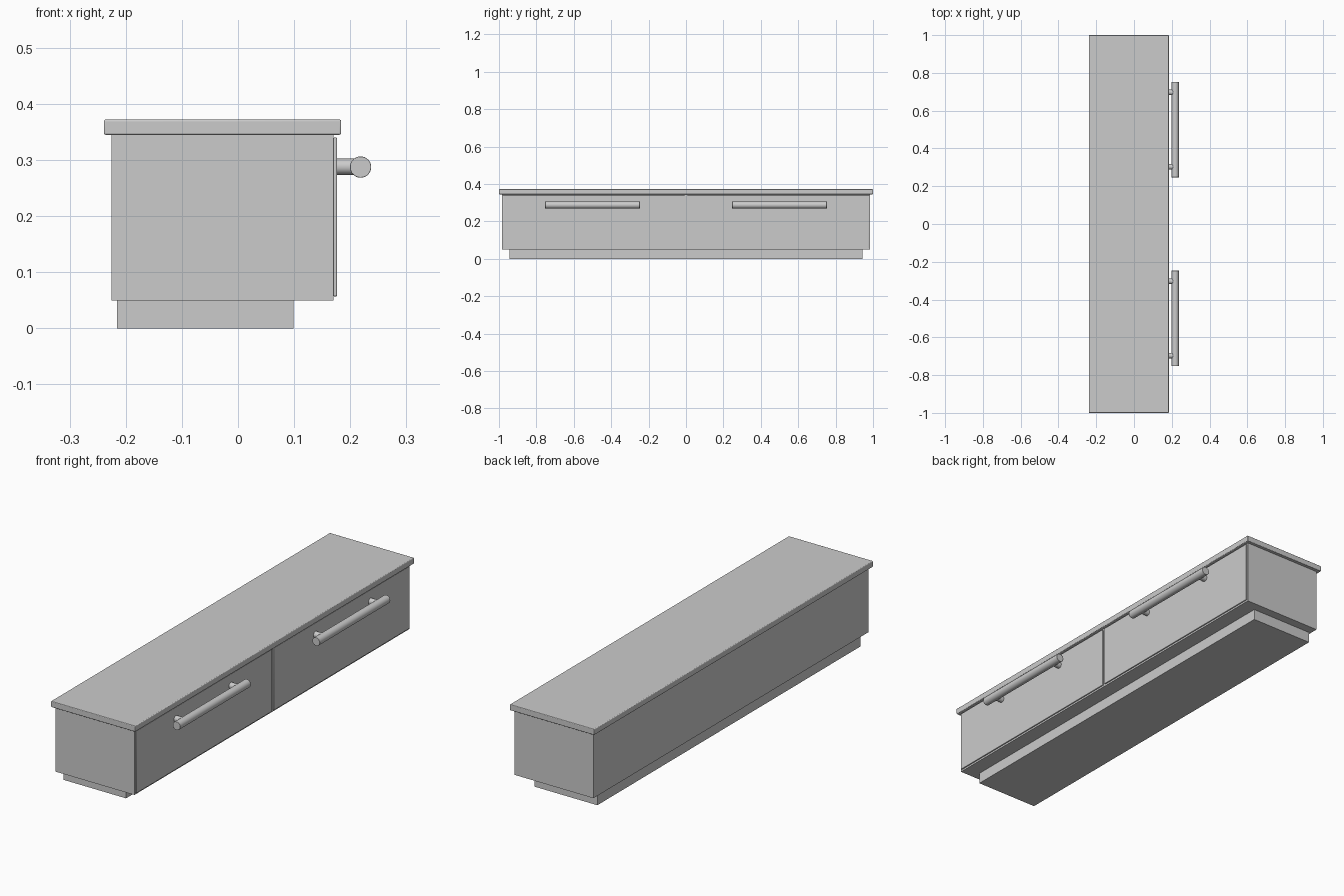
import bpy
import math

if "Cube" in bpy.data.objects:
    bpy.data.objects.remove(bpy.data.objects["Cube"])


def box(name, x, y, z, bevel=0.0):
    """Box from (min, max) ranges, with an optional small edge rounding."""
    bpy.ops.mesh.primitive_cube_add(size=1, location=[(a + b) / 2 for a, b in (x, y, z)])
    ob = bpy.context.object
    ob.name = name
    ob.scale = [b - a for a, b in (x, y, z)]
    bpy.ops.object.transform_apply(location=False, rotation=False, scale=True)
    if bevel:
        mod = ob.modifiers.new("rounded_edges", "BEVEL")
        mod.width = bevel
        mod.segments = 3
        bpy.ops.object.shade_smooth_by_angle(angle=math.radians(35))
    return ob


def rod(name, radius, length, location, rotation, bevel=0.0):
    bpy.ops.mesh.primitive_cylinder_add(vertices=32, radius=radius, depth=length,
                                        location=location, rotation=rotation)
    ob = bpy.context.object
    ob.name = name
    if bevel:
        mod = ob.modifiers.new("rounded_rim", "BEVEL")
        mod.width = bevel
        mod.segments = 2
        mod.limit_method = "ANGLE"
    bpy.ops.object.shade_smooth_by_angle(angle=math.radians(35))
    return ob


# Cabinet: recessed plinth, body and overhanging top
box("plinth", (-0.216, 0.099), (-0.944, 0.944), (0, 0.05))
box("cabinet_body", (-0.225, 0.170), (-0.985, 0.985), (0.05, 0.345))
box("top_board", (-0.239, 0.184), (-1, 1), (0.345, 0.372), bevel=0.003)

# Two drawers, each with a front panel and a bar handle on two posts
for side, s in (("left", -1), ("right", 1)):
    y = sorted((s * 0.007, s * 0.979))
    box(side + "_drawer_front", (0.170, 0.1765), y, (0.057, 0.340), bevel=0.002)
    rod(side + "_handle_bar", 0.019, 0.506, (0.2185, s * 0.5, 0.2875),
        (math.pi / 2, 0, 0), bevel=0.001)
    for i, dy in enumerate((-0.197, 0.197)):
        rod(f"{side}_handle_post_{i + 1}", 0.0143, 0.044,
            (0.1965, s * 0.5 + dy, 0.288), (0, math.pi / 2, 0))
